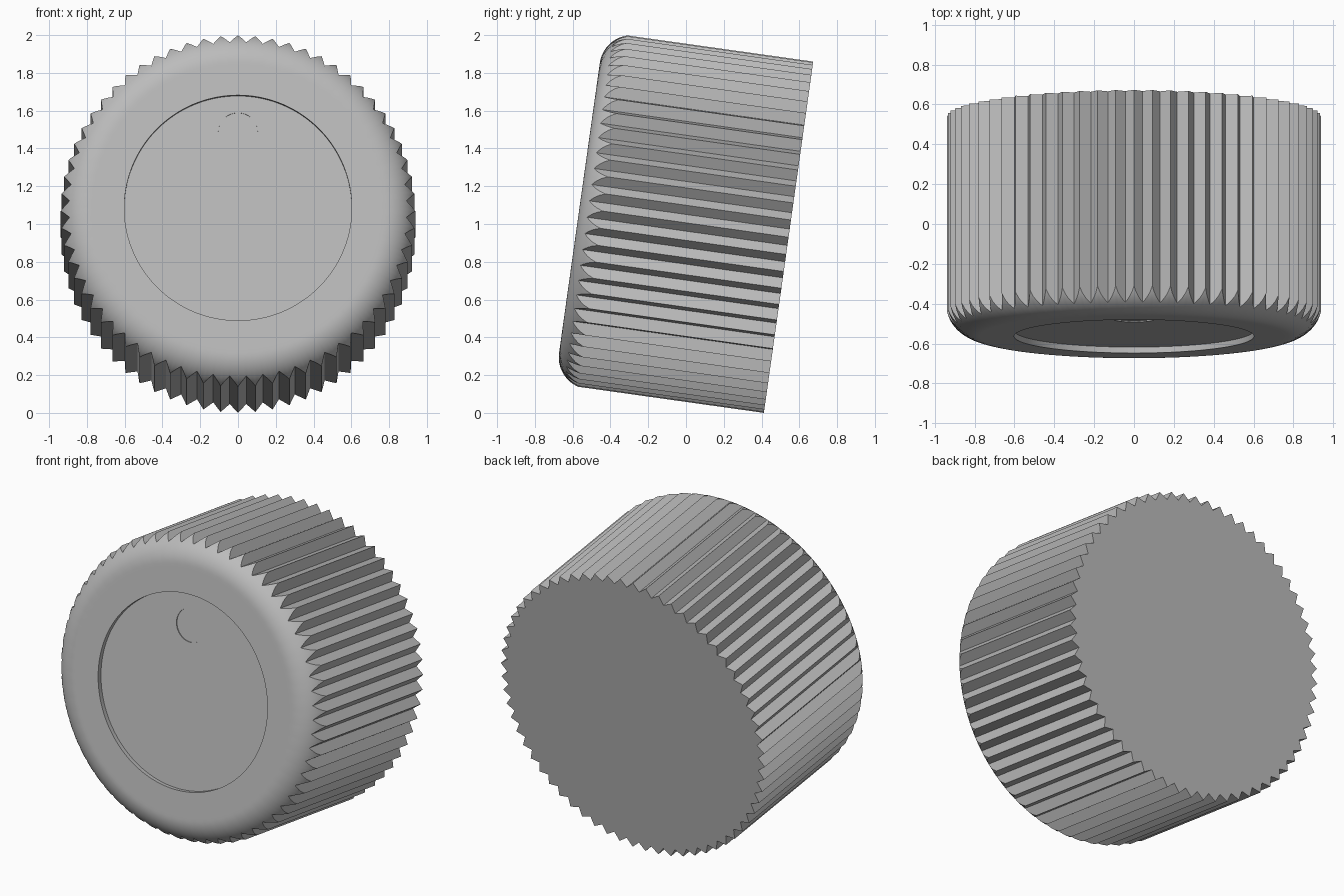
import bpy, bmesh, math
from mathutils import Matrix, Vector

cube = bpy.data.objects.get("Cube")
if cube:
    bpy.data.objects.remove(cube, do_unlink=True)

TEETH, STEPS = 64, 4            # ridges, points along each ridge flank
PEAK, VALLEY = 0.939, 0.893     # ridge radii
DEPTH, FILLET, FLAT = 1.118, 0.17, 0.775
RECESS_R, RECESS_D = 0.602, 0.03
DIMPLE_R, DIMPLE_D, DIMPLE_Y = 0.105, 0.006, 0.407
TILT = math.radians(82)

grey = bpy.data.materials.new("mid grey")
grey.use_nodes = True
grey.diffuse_color = (0.5, 0.5, 0.5, 1)
grey.node_tree.nodes["Principled BSDF"].inputs["Base Color"].default_value = (0.5, 0.5, 0.5, 1)


def ring(bm, points):
    return [bm.verts.new(p) for p in points]


def bridge(bm, a, b):
    n = len(a)
    for i in range(n):
        j = (i + 1) % n
        bm.faces.new((a[i], a[j], b[j], b[i]))


def circle(radius, z, count, y=0.0):
    return [Vector((radius * math.sin(math.tau * i / count),
                    y + radius * math.cos(math.tau * i / count), z)) for i in range(count)]


def finish(bm, name):
    bmesh.ops.recalc_face_normals(bm, faces=bm.faces)
    mesh = bpy.data.meshes.new(name)
    bm.to_mesh(mesh)
    bm.free()
    mesh.materials.append(grey)
    obj = bpy.data.objects.new(name, mesh)
    bpy.context.collection.objects.link(obj)
    obj.matrix_world = Matrix.Translation((0, 0.543, 0.93)) @ Matrix.Rotation(TILT, 4, "X")
    bpy.ops.object.select_all(action="DESELECT")
    obj.select_set(True)
    bpy.context.view_layer.objects.active = obj
    bpy.ops.object.shade_smooth_by_angle(angle=math.radians(30))
    return obj


# Zigzag outline of the ridged grip, with a ridge at the top
corners = [Vector((math.sin(a), math.cos(a))) * (VALLEY if k % 2 else PEAK)
           for k in range(2 * TEETH) for a in [math.pi * k / TEETH]]
outline = [p.lerp(corners[(k + 1) % len(corners)], s / STEPS)
           for k, p in enumerate(corners) for s in range(STEPS)]

# Grip, rounded front edge, front face and recess wall as one closed skin
bm = bmesh.new()
back = ring(bm, [(p.x, p.y, 0) for p in outline])
bm.faces.new(back)
last = back
ARC = 10
for s in range(ARC + 1):
    points = []
    for p in outline:
        angle = math.asin((p.length - FLAT) / FILLET) * (1 - s / ARC)
        q = p.normalized() * (FLAT + FILLET * math.sin(angle))
        points.append((q.x, q.y, DEPTH - FILLET * (1 - math.cos(angle))))
    new = ring(bm, points)
    bridge(bm, last, new)
    last = new
for radius, z in ((FLAT - 0.02, DEPTH), (RECESS_R, DEPTH), (RECESS_R, DEPTH - RECESS_D)):
    new = ring(bm, [(p.x, p.y, z) for p in (q.normalized().to_3d() * radius for q in outline)])
    bridge(bm, last, new)
    last = new

# Recess floor with a shallow finger dimple
floor_z = DEPTH - RECESS_D
hole = ring(bm, circle(DIMPLE_R, floor_z, 48, DIMPLE_Y))
base = ring(bm, circle(DIMPLE_R, floor_z - DIMPLE_D, 48, DIMPLE_Y))
bridge(bm, hole, base)
bm.faces.new(base)
rims = [bm.edges.get((loop[i - 1], loop[i])) for loop in (last, hole) for i in range(len(loop))]
bmesh.ops.triangle_fill(bm, use_beauty=True, use_dissolve=False, edges=rims, normal=(0, 0, 1))

finish(bm, "ridged_knob")
